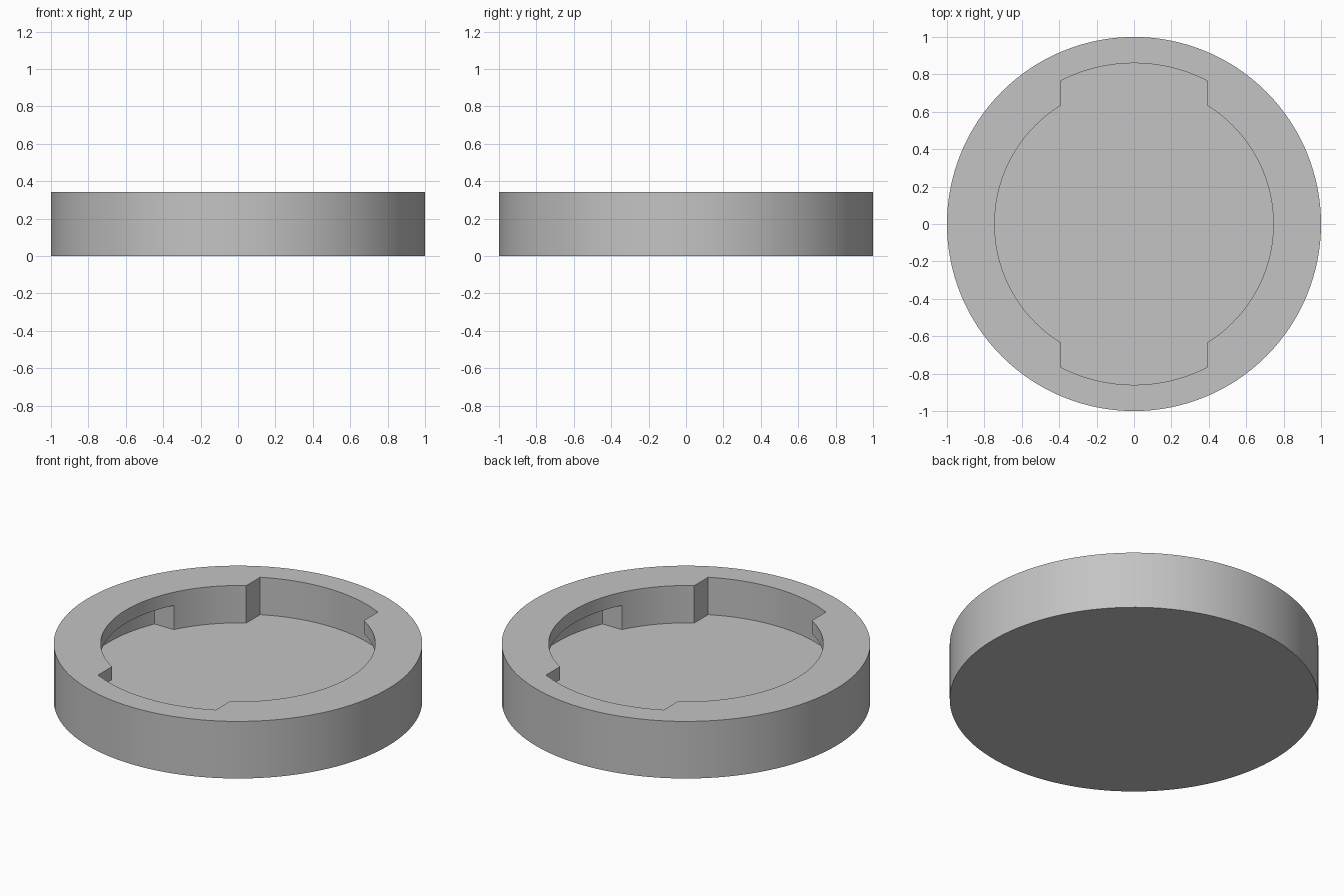
import bpy
import bmesh
from math import acos, asin, cos, sin, pi

cube = bpy.data.objects.get("Cube")
if cube:
    bpy.data.objects.remove(cube, do_unlink=True)

OUTER, BORE, POCKET = 1.0, 0.745, 0.86
NOTCH_X, STOP_Y = 0.39, 0.34          # notch half width, end stop of the slots
FLOOR, LIP, TOP = 0.118, 0.263, 0.342
SEGMENTS = 128


def clamp(r):
    return max(BORE, min(POCKET, r))


def outer(a):
    return OUTER


def opening(a):
    # Round bore with a straight-sided notch at the front and back
    return clamp(NOTCH_X / max(abs(cos(a)), 1e-6))


def slot(a):
    # Undercut running from each notch, one way round, to a flat stop
    if cos(a) * sin(a) > 0:
        return POCKET
    return max(opening(a), clamp(STOP_Y / max(abs(sin(a)), 1e-6)))


# Evenly spaced angles plus the exact corners of notches and stops
angles = {round(2 * pi * i / SEGMENTS, 6) for i in range(SEGMENTS)}
for r in (BORE, POCKET):
    for a in (acos(NOTCH_X / r), asin(STOP_Y / r)):
        angles |= {round(b, 6) for b in (a, pi - a, pi + a, 2 * pi - a)}
angles = sorted(angles)

# Rings from the underside, up the outside, over the lip and down to the floor
bm = bmesh.new()
rings = []
for radius, z in ((outer, 0), (outer, TOP), (opening, TOP),
                  (opening, LIP), (slot, LIP), (slot, FLOOR)):
    rings.append([bm.verts.new((radius(a) * cos(a), radius(a) * sin(a), z))
                  for a in angles])
n = len(angles)
for low, high in zip(rings, rings[1:]):
    for i in range(n):
        j = (i + 1) % n
        bm.faces.new((low[i], low[j], high[j], high[i]))

# Underside and recessed floor
for ring, z in ((rings[0], 0), (rings[-1], FLOOR)):
    centre = bm.verts.new((0, 0, z))
    for i in range(n):
        bm.faces.new((ring[i], ring[(i + 1) % n], centre))

bmesh.ops.remove_doubles(bm, verts=bm.verts, dist=1e-4)
bmesh.ops.recalc_face_normals(bm, faces=bm.faces)
mesh = bpy.data.meshes.new("bayonet_cap")
bm.to_mesh(mesh)
bm.free()

# Plain grey finish
grey = bpy.data.materials.new("plain_grey")
grey.use_nodes = True
colour = (0.55, 0.55, 0.55, 1)
grey.diffuse_color = colour
grey.node_tree.nodes["Principled BSDF"].inputs["Base Color"].default_value = colour
mesh.materials.append(grey)

cap = bpy.data.objects.new("bayonet_cap", mesh)
bpy.context.collection.objects.link(cap)
bpy.ops.object.select_all(action='DESELECT')
cap.select_set(True)
bpy.context.view_layer.objects.active = cap
bpy.ops.object.shade_smooth_by_angle(angle=pi / 9)
